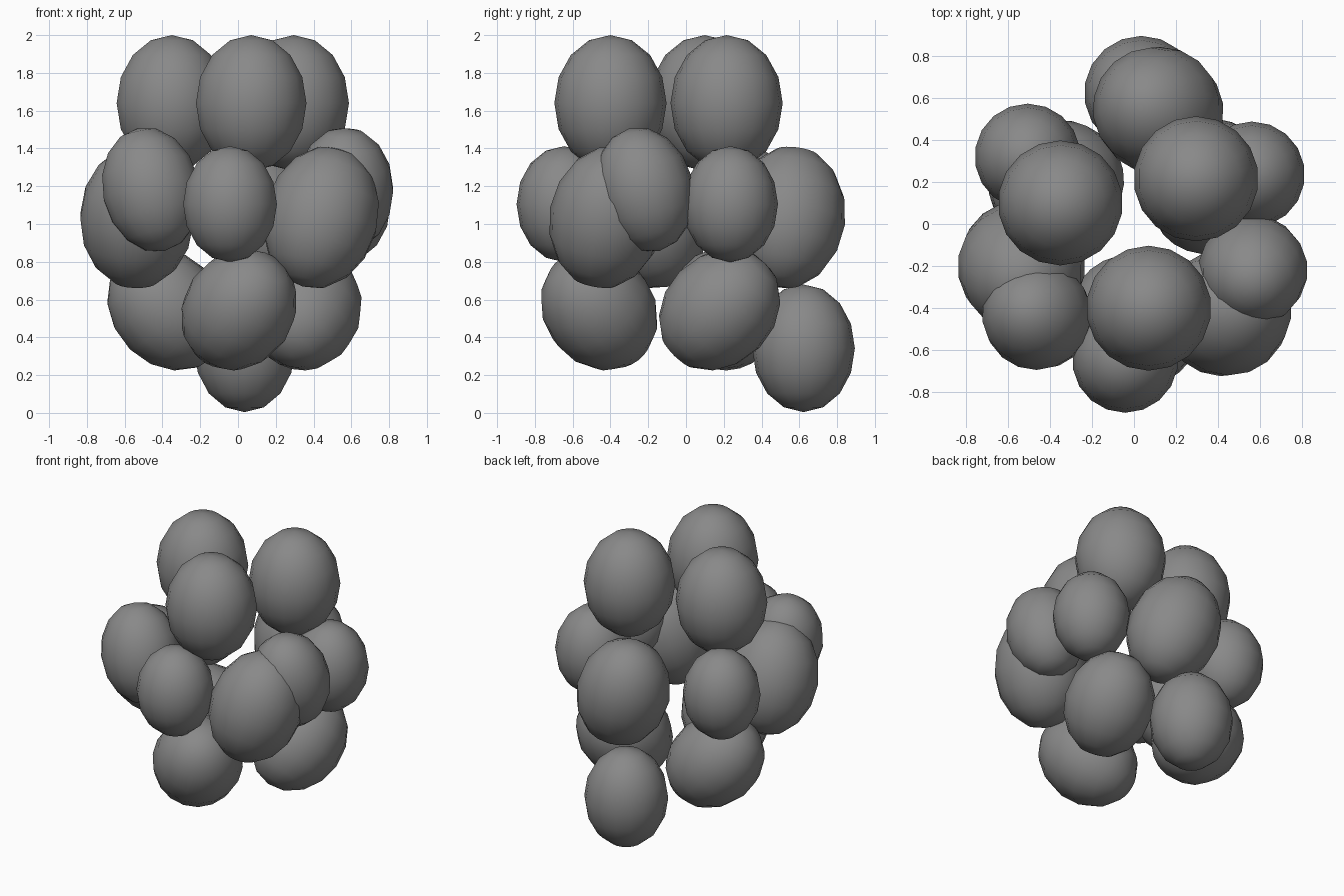
import bpy
from math import radians, sin, cos
from mathutils import Vector

if "Cube" in bpy.data.objects:
    bpy.data.objects.remove(bpy.data.objects["Cube"])

dark = bpy.data.materials.new("dark_grey")
dark.diffuse_color = (0.25, 0.25, 0.25, 1)
dark.use_nodes = True
dark.node_tree.nodes["Principled BSDF"].inputs["Base Color"].default_value = dark.diffuse_color


def ball(name, centre, radius, half_length, tilt=0, heading=0):
    """Stretched ball whose long axis leans by tilt towards heading (degrees)."""
    t, h = radians(tilt), radians(heading)
    axis = Vector((sin(t) * cos(h), sin(t) * sin(h), cos(t)))
    bpy.ops.mesh.primitive_uv_sphere_add(segments=18, ring_count=8, radius=1, location=centre)
    ob = bpy.context.object
    ob.name = name
    ob.rotation_mode = 'QUATERNION'
    ob.rotation_quaternion = Vector((0, 0, 1)).rotation_difference(axis)
    ob.scale = (radius, radius, half_length)
    bpy.ops.object.shade_smooth()
    ob.data.materials.append(dark)


# Top ring: upright
for i, (x, y) in enumerate([(-0.35, 0.10), (0.07, -0.40), (0.295, 0.215)]):
    ball(f"top_ball_{i + 1}", (x, y, 1.64), 0.297, 0.36)

# Middle ring: large balls leaning round the cluster
for i, (x, y, h) in enumerate([(0.44, -0.42, 35), (0.115, 0.54, 155), (-0.535, -0.2, 275)]):
    ball(f"middle_large_ball_{i + 1}", (x, y, 1.035), 0.304, 0.385, 18, h)

# Middle ring: narrow balls leaning the other way
for i, (x, y, h) in enumerate([(0.565, -0.22, -90), (-0.46, -0.435, 154)]):
    ball(f"middle_narrow_ball_{i + 1}", (x, y, 1.182), 0.26, 0.334, 14, h)

# Middle ring: small balls
for i, (x, y) in enumerate([(-0.042, -0.645), (0.56, 0.235), (-0.505, 0.32)]):
    ball(f"middle_small_ball_{i + 1}", (x, y, 1.105), 0.252, 0.307)

# Lower ring: strongly leaning
for i, (x, y, h) in enumerate([(0.005, -0.46, -48), (0.36, 0.178, 72), (-0.37, 0.2, 192)]):
    ball(f"lower_ball_{i + 1}", (x, y, 0.547), 0.294, 0.352, 46, h)

# Single lowest ball
ball("bottom_ball", (0.035, 0.622, 0.342), 0.272, 0.338)
